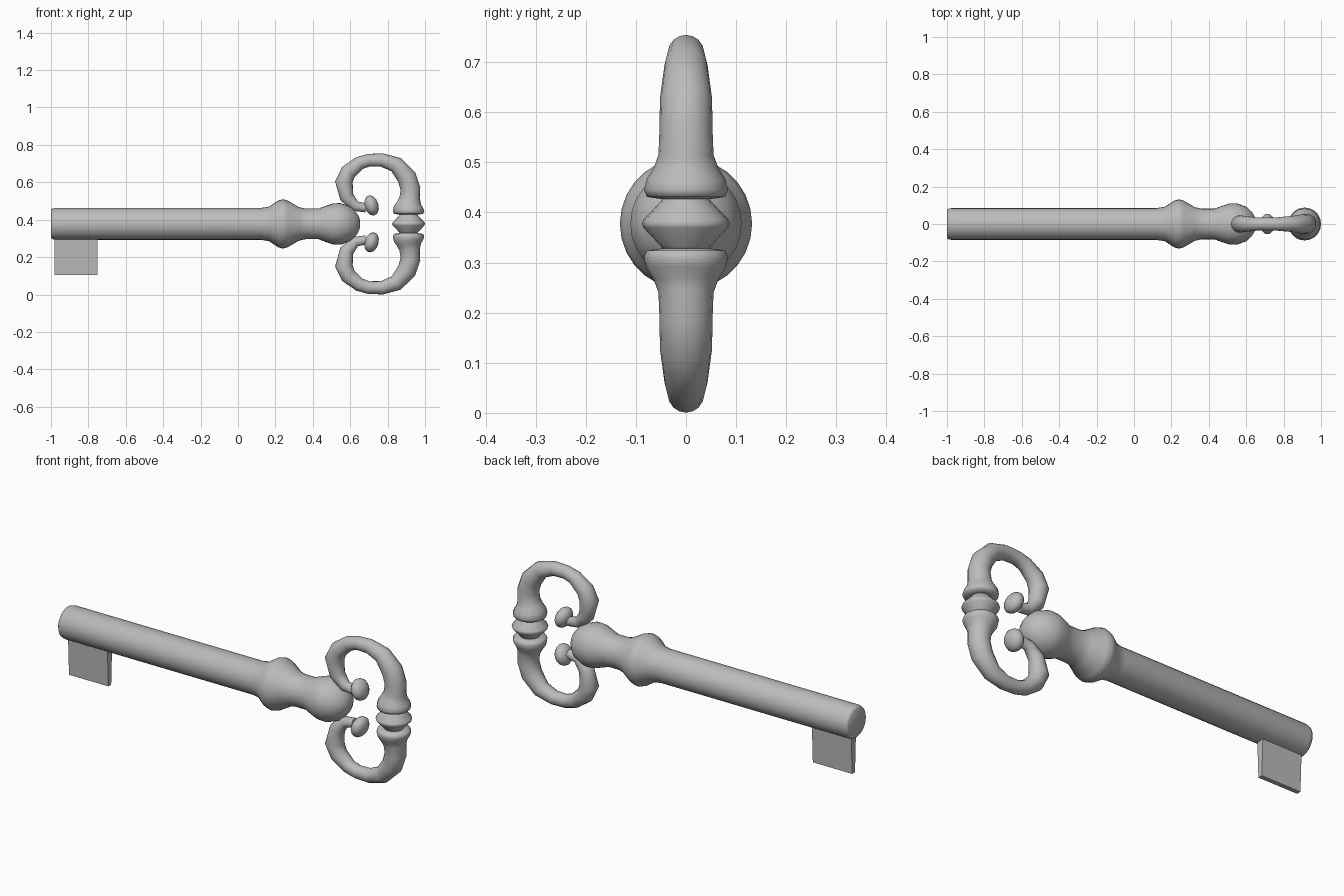
import bpy, bmesh, math
from mathutils import Vector

if "Cube" in bpy.data.objects:
    bpy.data.objects.remove(bpy.data.objects["Cube"])

MID = 0.3775  # height of the key's axis

metal = bpy.data.materials.new("grey metal")
metal.diffuse_color = (0.5, 0.5, 0.5, 1)
metal.use_nodes = True
metal.node_tree.nodes["Principled BSDF"].inputs["Base Color"].default_value = metal.diffuse_color


def finish(name, bm, angle):
    bmesh.ops.recalc_face_normals(bm, faces=bm.faces)
    me = bpy.data.meshes.new(name)
    bm.to_mesh(me)
    bm.free()
    me.materials.append(metal)
    ob = bpy.data.objects.new(name, me)
    bpy.context.collection.objects.link(ob)
    bpy.ops.object.select_all(action='DESELECT')
    ob.select_set(True)
    bpy.context.view_layer.objects.active = ob
    bpy.ops.object.shade_smooth_by_angle(angle=math.radians(angle))
    return ob


def sweep(name, pts, sides=16, angle=60, flip=False):
    """Round tube through (x, z, radius) points in the XZ plane."""
    bm = bmesh.new()
    pts = [(x, 2 * MID - z if flip else z, r) for x, z, r in pts]
    rings = []
    for i, (x, z, r) in enumerate(pts):
        a, b = pts[max(i - 1, 0)], pts[min(i + 1, len(pts) - 1)]
        t = Vector((b[0] - a[0], 0, b[1] - a[1])).normalized()
        n = Vector((-t.z, 0, t.x))
        ring = []
        for k in range(sides):
            w = 2 * math.pi * k / sides
            ring.append(bm.verts.new(Vector((x, 0, z)) + n * (r * math.cos(w))
                                     + Vector((0, r * math.sin(w), 0))))
        rings.append(ring)
    for p, q in zip(rings, rings[1:]):
        for k in range(sides):
            j = (k + 1) % sides
            bm.faces.new((p[k], p[j], q[j], q[k]))
    bm.faces.new(rings[0])
    bm.faces.new(rings[-1])
    return finish(name, bm, angle)


# shaft with collar and rounded end, turned around the x axis
profile = [(-1, .074), (-.994, .081), (-.975, .085), (.12, .085), (.165, .092),
           (.215, .125), (.24, .132), (.265, .125), (.325, .09), (.36, .082),
           (.43, .082), (.465, .095), (.51, .11), (.55, .111), (.605, .09),
           (.637, .055), (.65, .03), (.653, .008)]
sweep("shaft", [(x, MID, r) for x, r in profile], sides=28)

# flat bit below the shaft's end, slightly thicker where it joins
bm = bmesh.new()
bmesh.ops.create_cube(bm, size=1)
for v in bm.verts:
    v.co = Vector((-.865 + v.co.x * .23, v.co.y * (.04 if v.co.z > 0 else .024),
                   .31 if v.co.z > 0 else .105))
finish("bit", bm, 30)

# bow: a flared foot, a curled arm and a flattened tip knob, above and below
arm = [(.912, .427, .05), (.912, .431, .078), (.912, .445, .084), (.912, .468, .078),
       (.915, .49, .064), (.918, .515, .055), (.922, .565, .053), (.902, .628, .052),
       (.845, .694, .043), (.77, .719, .036), (.7, .718, .034), (.65, .703, .036),
       (.59, .655, .043), (.566, .602, .047), (.582, .52, .038),
       (.628, .472, .028), (.685, .463, .024)]
c, s = math.cos(.3), math.sin(.3)
knob = [(.714 - .037 * math.cos(w) * c, .476 - .037 * math.cos(w) * s,
         .055 * math.sin(w)) for w in [math.radians(10 + 20 * i) for i in range(9)]]
for label, flip in (("upper", False), ("lower", True)):
    sweep(label + "_bow_arm", arm, flip=flip)
    sweep(label + "_bow_tip", knob, flip=flip)

# diamond bead between the two arms
bead = [(-.053, .045), (-.045, .05), (-.008, .085), (0, .088),
        (.008, .085), (.045, .05), (.053, .045)]
sweep("bow_bead", [(.912, MID + h, r) for h, r in bead], sides=20)
